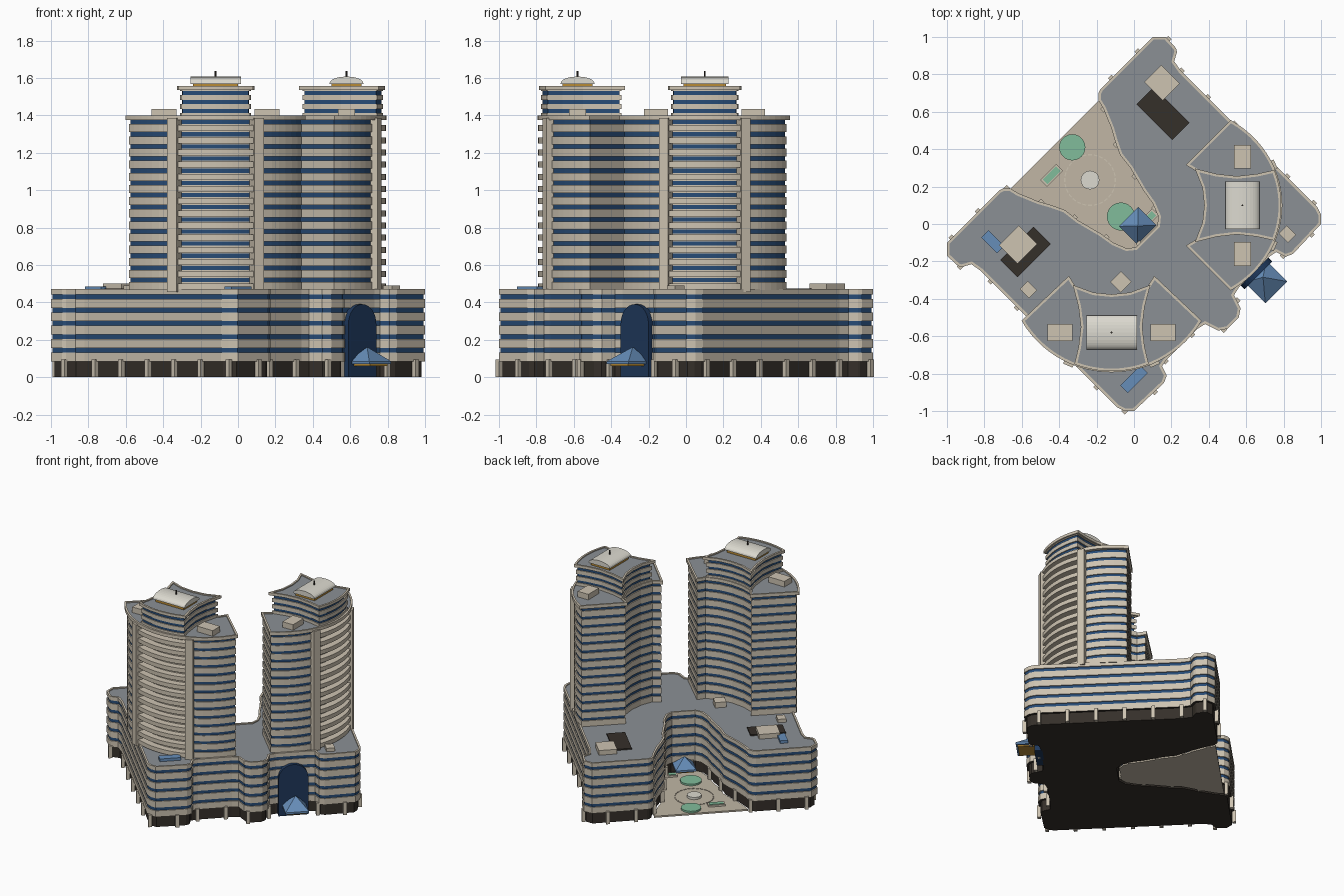
import bpy, bmesh
from math import sin, cos, pi, radians, hypot
from mathutils import Vector

if "Cube" in bpy.data.objects:
    bpy.data.objects.remove(bpy.data.objects["Cube"])

def mat(name, r, g, b):
    m = bpy.data.materials.new(name)
    m.diffuse_color = (r ** 2.2, g ** 2.2, b ** 2.2, 1)
    m.use_nodes = True
    m.node_tree.nodes["Principled BSDF"].inputs["Base Color"].default_value = m.diffuse_color
    return m

STONE = mat("stone", .80, .76, .69)
BLUE = mat("window_band", .17, .30, .46)
NAVY = mat("entrance_glass", .14, .23, .36)
ROOF = mat("roof_grey", .54, .56, .58)
DARK = mat("dark_base", .22, .20, .18)
WHITE = mat("white_shell", .86, .85, .81)
GLASS = mat("skylight", .40, .55, .72)
GREEN = mat("planting", .50, .73, .60)
PAVE = mat("paving", .75, .71, .64)
GOLD = mat("gold_trim", .72, .54, .22)

def loft(name, loops, mats, cap0=None, cap1=None):
    """Skin consecutive loops; one material per segment plus two caps."""
    bm = bmesh.new()
    vs = [[bm.verts.new(p) for p in lp] for lp in loops]
    used = list(dict.fromkeys(mats + [cap0 or mats[0], cap1 or mats[-1]]))
    n = len(vs[0])
    for k, m in enumerate(mats):
        for i in range(n):
            j = (i + 1) % n
            f = bm.faces.new((vs[k][i], vs[k][j], vs[k + 1][j], vs[k + 1][i]))
            f.material_index = used.index(m)
    caps = []
    for loop, m in ((vs[0], cap0 or mats[0]), (vs[-1], cap1 or mats[-1])):
        f = bm.faces.new(loop)
        f.material_index = used.index(m)
        caps.append(f)
    bmesh.ops.recalc_face_normals(bm, faces=bm.faces)
    bmesh.ops.triangulate(bm, faces=caps)
    me = bpy.data.meshes.new(name)
    bm.to_mesh(me)
    bm.free()
    for m in used:
        me.materials.append(m)
    ob = bpy.data.objects.new(name, me)
    bpy.context.collection.objects.link(ob)
    return ob

def offset(pts, d):
    """Mitred polygon offset, positive is outward."""
    n = len(pts)
    area = sum(pts[i - 1][0] * pts[i][1] - pts[i][0] * pts[i - 1][1] for i in range(n))
    s = d if area > 0 else -d
    out = []
    for i in range(n):
        p, a, b = Vector(pts[i]), Vector(pts[i - 1]), Vector(pts[(i + 1) % n])
        e, f = (p - a).normalized(), (b - p).normalized()
        n1, n2 = Vector((e.y, -e.x)), Vector((f.y, -f.x))
        out.append(tuple(p + (n1 + n2) * (s / max(.4, 1 + n1.dot(n2)))))
    return out

def stack(name, pts, rings, mats, cap0=None, cap1=None):
    return loft(name, [[(x, y, z) for x, y in (offset(pts, o) if o else pts)]
                       for z, o in rings], mats, cap0, cap1)

def prism(name, pts, z0, z1, m):
    return stack(name, pts, [(z0, 0), (z1, 0)], [m])

def floors(name, pts, z0, h, n, ztop, frac=.66):
    """Storeys of stone spandrels with recessed window bands."""
    rings, mats = [(z0, 0)], []
    for k in range(n):
        z = z0 + k * h
        rings += [(z + frac * h, 0), (z + frac * h, -.007), (z + h, -.007), (z + h, 0)]
        mats += [STONE, STONE, BLUE, STONE]
    return stack(name, pts, rings + [(ztop, 0)], mats + [STONE], DARK, ROOF)

def parapet(name, pts, z0, z1, o):
    return stack(name, pts, [(z0, 0), (z0, o), (z1, o), (z1, o - .014), (z1 - .008, o - .014)],
                 [STONE] * 4, STONE, ROOF)

def rect(cx, cy, sx, sy, a=0):
    c, s = cos(radians(a)), sin(radians(a))
    return [(cx + u * sx / 2 * c - v * sy / 2 * s, cy + u * sx / 2 * s + v * sy / 2 * c)
            for u, v in ((-1, -1), (1, -1), (1, 1), (-1, 1))]

def disc(cx, cy, r, n=24):
    return [(cx + r * cos(2 * pi * i / n), cy + r * sin(2 * pi * i / n)) for i in range(n)]

def diag(pts):
    return [(-y, -x) for x, y in reversed(pts)]

# Podium, symmetric about the diagonal y = -x
court = [(.125, -.01), (.13, .04), (.1, .11), (.05, .18), (-.02, .3), (-.075, .37),
         (-.1, .44), (-.12, .51), (-.165, .62), (-.19, .66)]
outer = [(-.19, .70), (-.18, .72), (.10, 1), (.17, 1), (.225, .94), (.23, .92), (.215, .87), (.25, .82),
         (.98, .09), (1, .05), (1, 0), (.85, -.16), (.81, -.175), (.76, -.15), (.73, -.17),
         (.56, -.34), (.535, -.38), (.57, -.45), (.56, -.5)]
half = court + outer
podium = half + diag(half)
prism("podium_base", offset(podium, -.018), 0, .09, DARK)
floors("podium_storeys", podium, .085, .0715, 5, .46)
parapet("podium_roof", podium, .455, .472, 0)

# Columns round the base
left = .1
for i, p in enumerate(podium):
    q = podium[(i + 1) % len(podium)]
    L = hypot(q[0] - p[0], q[1] - p[1])
    while left < L:
        t = left / L
        x, y = p[0] + (q[0] - p[0]) * t, p[1] + (q[1] - p[1]) * t
        prism("base_column", rect(x, y, .026, .026, 45), 0, .095, STONE)
        left += .2
    left -= L

# Courtyard
prism("courtyard_floor", diag(court) + court, 0, .012, PAVE)
for x, y, r in ((-.33, .41, .07), (-.07, .04, .075)):
    prism("planting_bed", disc(x, y, r), .01, .025, GREEN)
for x, y, l in ((-.44, .26, .12), (.09, .04, .07)):
    prism("planter_wall", rect(x, y, l, .05, 45), .01, .025, STONE)
    prism("planter_bed", rect(x, y, l - .02, .035, 45), .02, .029, GREEN)
prism("fountain", disc(-.235, .235, .05), .01, .03, WHITE)
for i in range(28):
    a = 2 * pi * i / 28
    prism("paving_ring", rect(-.235 + .135 * cos(a), .235 + .135 * sin(a), .006, .02, a * 180 / pi), .01, .016, STONE)

# Entrance arch and glazed pyramid canopies
def canopy(name, x, y, s, ax, ay):
    base = rect(x, y, s, s * .95, 45)
    tip = rect(ax, ay, .004, .004, 45)
    loft(name, [[(*p, .07) for p in base], [(*p, .085) for p in base], [(*p, .16) for p in tip]], [GLASS] * 2)
    prism(name + "_trim", rect(x, y, s * .8, s * .8, 45), .06, .071, GOLD)

arch = [(-.105, 0), (.105, 0)] + [(.105 * cos(pi * i / 16), .285 + .105 * sin(pi * i / 16)) for i in range(17)]
k = 2 ** -.5
loft("entrance_arch", [[(.195 + d / 2 + u * k, .195 - d / 2 + u * k, z) for u, z in arch]
                       for d in (.86, .94)], [NAVY])
canopy("entrance_canopy", .705, -.31, .165, .69, -.285)
canopy("courtyard_canopy", .02, -.01, .145, .02, -.01)

# Podium roof equipment
for x, y, sx, sy, h in ((.15, .755, .13, .14, .03), (-.62, -.11, .15, .14, .03), (-.07, -.31, .08, .08, .035),
                        (-.565, -.35, .06, .07, .02), (.82, -.055, .06, .07, .02)):
    prism("roof_plant", rect(x, y, sx, sy, 45), .46, .47 + h, STONE)
for x, y in ((.155, .59), (-.58, -.15)):
    prism("roof_deck", rect(x, y, .27 if x > 0 else .13, .13 if x > 0 else .25, -45), .46, .474, DARK)
for x, y, l, a in ((0, -.83, .15, 45), (-.755, -.095, .12, -45)):
    prism("roof_skylight", rect(x, y, l, .055, a), .46, .485, GLASS)

# Towers, drawn in local plan: u across, v = depth
VC = -.235
def arc(r, a0, a1, n):
    return [(r * sin(radians(a0 + (a1 - a0) * i / n)), VC - r * cos(radians(a0 + (a1 - a0) * i / n)))
            for i in range(n + 1)]

back = [(.23, -.29), (.195, -.345), (.1, -.378), (0, -.388), (-.1, -.378), (-.195, -.345), (-.23, -.29)]
body = arc(.54, -59, -24, 7) + arc(.505, -23.5, 23.5, 12) + arc(.54, 24, 59, 7) + back
rim = arc(.55, -59, 59, 26) + back
side = [(.165, -.66), (.152, -.55), (.165, -.44), (.19, -.345)]
crown = (arc(.54, -20, 20, 10) + side + [(.1, -.378), (0, -.388), (-.1, -.378)]
         + [(-u, v) for u, v in reversed(side)])

def tower(tag, M):
    P = lambda pts: [M(u, v) for u, v in pts]
    h = .065
    floors(tag + "_body", P(body), .465, h, 14, 1.38)
    parapet(tag + "_roof_rim", P(rim), 1.375, 1.4, .008)
    # curved balconies between two full-height pilasters
    bay = arc(.556, -22, 22, 14) + arc(.49, 22, -22, 14)
    for i in range(14):
        prism(tag + "_balcony", P(bay), .47 + i * h, .47 + i * h + .032, STONE)
    for s in (-1, 1):
        prism(tag + "_pilaster", P(rect(s * .22, -.725, .055, .07, s * 23)), .455, 1.385, STONE)
        prism(tag + "_wing_plant", P(rect(s * .275, -.58, .135, .09)), 1.385, 1.435, STONE)
    # stepped crown
    floors(tag + "_crown", P(crown), 1.385, .048, 3, 1.54, .6)
    parapet(tag + "_crown_rim", P(crown), 1.535, 1.556, .012)
    # barrel-vaulted cap with mast
    prism(tag + "_cap_plinth", P(rect(0, -.58, .24, .16)), 1.54, 1.572, GOLD)
    prof = [(-.09, 1.568)] + [(-.09 * cos(pi * i / 14), 1.573 + .034 * sin(pi * i / 14)) for i in range(15)] + [(.09, 1.568)]
    loft(tag + "_vault", [[(*M(u, -.58 + v), z) for v, z in prof] for u in (-.135, .135)], [WHITE])
    prism(tag + "_mast", P(disc(0, -.58, .005, 8)), 1.6, 1.638, DARK)

tower("front_tower", lambda u, v: (-.12 + u, v))
tower("right_tower", lambda u, v: (-v, .1 - u * .945))
